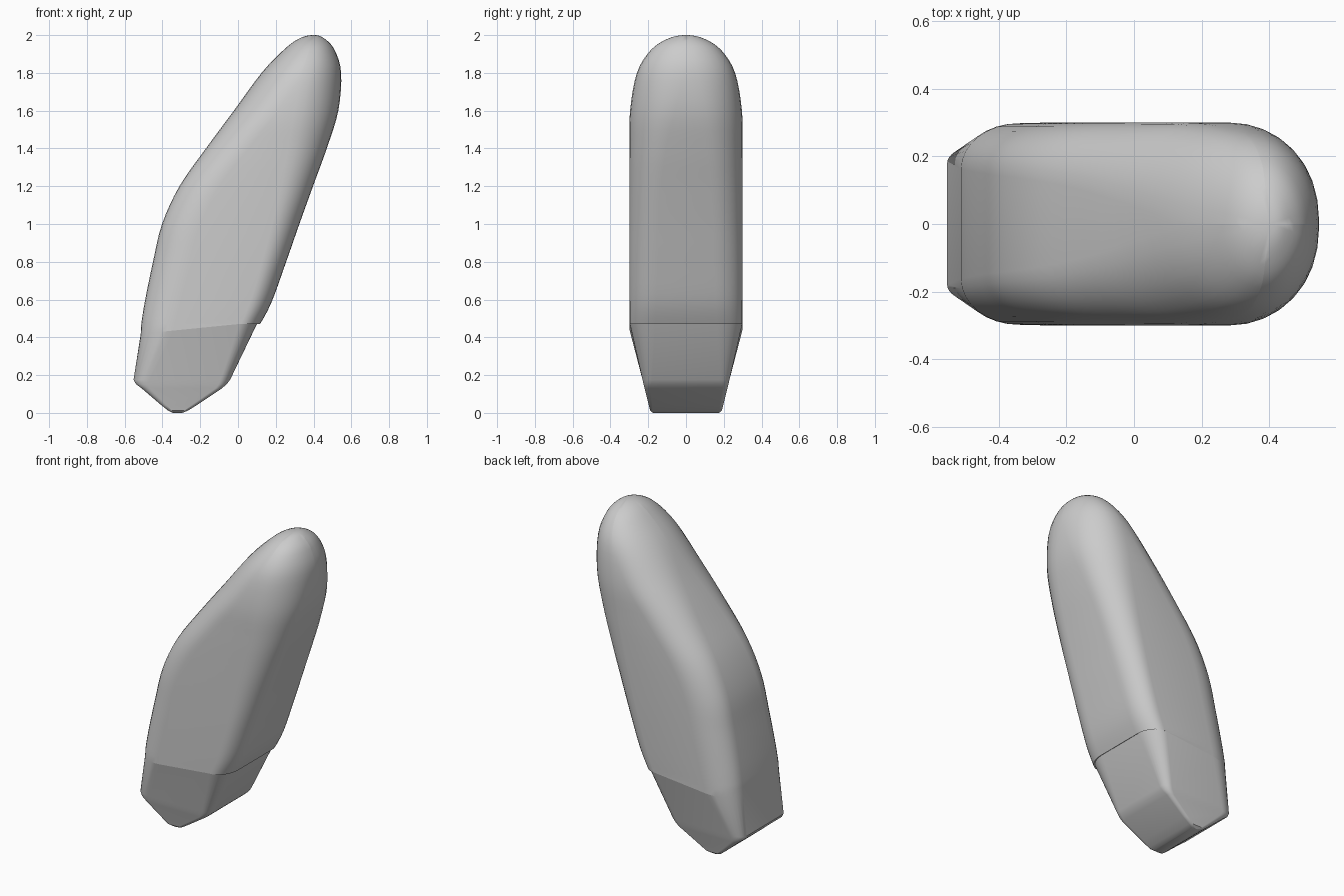
import bpy
import bmesh
import math

cube = bpy.data.objects.get("Cube")
if cube:
    bpy.data.objects.remove(cube, do_unlink=True)

CORNER_STEPS = 8    # segments in each rounded corner
RING_STEPS = 4      # smooth rings between neighbouring upper stations

# Each station: height, left x, right x, half width,
# then the corner rounding as a share of length (left, right) and of half width
TIP = [
    (0.0, -.345, -.295, .175, .3, .3, .05),
    (.012, -.37, -.265, .19, .2, .2, .07),
    (.04, -.405, -.22, .197, .15, .15, .1),
    (.13, -.51, -.085, .219, .1, .08, .12),
    (.152, -.54, -.06, .225, .13, .09, .18),
    (.175, -.553, -.042, .23, .17, .1, .22),
]
BODY = [
    (.45, -.515, .105, .298, .28, .16, .45),
    (.58, -.495, .175, .299, .28, .17, .47),
    (.8, -.45, .255, .3, .28, .18, .5),
    (1.0, -.402, .325, .3, .28, .2, .52),
    (1.2, -.31, .397, .3, .3, .24, .56),
    (1.4, -.17, .47, .3, .35, .32, .65),
    (1.6, -.022, .531, .296, .42, .42, .8),
    (1.8, .125, .546, .26, .48, .48, .95),
    (1.92, .24, .512, .187, .5, .5, 1),
    (1.98, .32, .46, .098, .5, .5, 1),
    (2.0, .395, .405, .006, .5, .5, 1),
]


def spline(a, b, c, d, t):
    """Smooth curve through b and c, applied to every station value."""
    return tuple(
        q + t * ((r - p) / 2 + t * (p - 2.5 * q + 2 * r - s / 2
                                    + t * (1.5 * (q - r) + (s - p) / 2)))
        for p, q, r, s in zip(a, b, c, d))


def smooth_stations(stations):
    """Refine the stations, treating the crown as symmetrical about its peak."""
    z, xl, xr, w, *corner = stations[-2]
    padded = [stations[0]] + stations + [(z, xr, xl, -w, *corner)]
    result = []
    for i in range(len(stations) - 1):
        for k in range(RING_STEPS):
            result.append(spline(*padded[i:i + 4], k / RING_STEPS))
    return result + [stations[-1]]


def ring_points(station, tilt):
    """Rounded rectangle across the body."""
    z, xl, xr, w, left, right, side = station
    length, ry = xr - xl, w * side
    points = []
    for sx, sy, start in ((1, 1, 0), (-1, 1, 1), (-1, -1, 2), (1, -1, 3)):
        rx = length * (right if sx > 0 else left)
        cx = xr - rx if sx > 0 else xl + rx
        for k in range(CORNER_STEPS + 1):
            a = (start + k / CORNER_STEPS) * math.pi / 2
            x = cx + rx * math.cos(a)
            y = sy * (w - ry) + ry * math.sin(a)
            points.append((x, y, z + tilt * (x + .2)))
    return points


# Loft the whole body from the wedge tip to the rounded crown
bm = bmesh.new()
stations = TIP + smooth_stations(BODY)
crease = len(TIP)
rings = [[bm.verts.new(p) for p in ring_points(s, .1 if i == crease else 0)]
         for i, s in enumerate(stations)]
count = len(rings[0])
for low, high in zip(rings, rings[1:]):
    for k in range(count):
        n = (k + 1) % count
        bm.faces.new((low[k], low[n], high[n], high[k]))
bm.faces.new(rings[0][::-1])
bm.faces.new(rings[-1])
bmesh.ops.recalc_face_normals(bm, faces=bm.faces)
bm.verts.index_update()
crease_verts = {v.index for v in rings[crease]}

mesh = bpy.data.meshes.new("rounded_body")
bm.to_mesh(mesh)
bm.free()
body = bpy.data.objects.new("rounded_body", mesh)
bpy.context.collection.objects.link(body)

# Plain grey surface
grey = bpy.data.materials.new("plain_grey")
grey.use_nodes = True
colour = (.6, .6, .6, 1)
grey.diffuse_color = colour
grey.node_tree.nodes["Principled BSDF"].inputs["Base Color"].default_value = colour
mesh.materials.append(grey)

# Smooth shading, with a crisp crease where the flat sides start to taper
bpy.ops.object.select_all(action='DESELECT')
body.select_set(True)
bpy.context.view_layer.objects.active = body
bpy.ops.object.shade_smooth_by_angle(angle=math.radians(35))
for edge in mesh.edges:
    if set(edge.vertices) <= crease_verts:
        a, b = (mesh.vertices[i].co for i in edge.vertices)
        if min(abs(a.y), abs(b.y)) > .28:
            edge.use_edge_sharp = True
